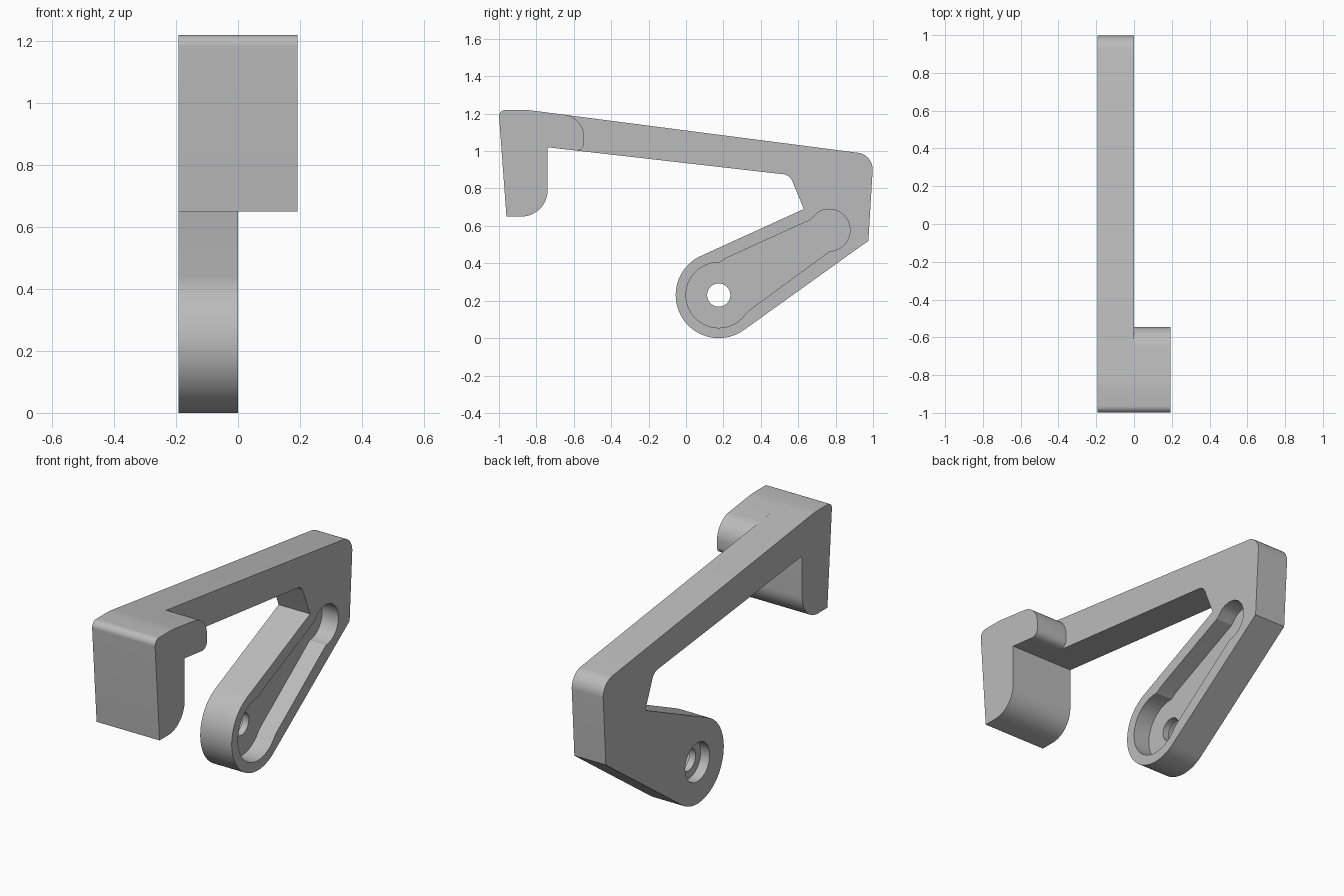
import bpy, bmesh
from math import acos, atan2, cos, sin, tan, radians, pi
from mathutils import Vector

cube = bpy.data.objects.get("Cube")
if cube:
    bpy.data.objects.remove(cube, do_unlink=True)

grey = bpy.data.materials.new("plain grey")
grey.use_nodes = True
GREY = (0.5, 0.5, 0.5, 1)
grey.diffuse_color = GREY
grey.node_tree.nodes["Principled BSDF"].inputs["Base Color"].default_value = GREY

HALF = 0.1925  # half of the full width


def arc(centre, r, start, end, steps=32):
    """Points on an arc in the y-z plane, angles in radians."""
    return [(centre[0] + r * cos(start + (end - start) * i / steps),
             centre[1] + r * sin(start + (end - start) * i / steps))
            for i in range(steps + 1)]


def tangent(point, centre, r, side):
    """Angle on a circle where the line from point touches it."""
    d = Vector(point) - Vector(centre)
    return atan2(d.y, d.x) + side * acos(r / d.length)


def rounded(corners):
    """Round each (y, z, radius) corner of a closed outline."""
    out = []
    for i, (y, z, r) in enumerate(corners):
        p = Vector((y, z))
        if r == 0:
            out.append((y, z))
            continue
        a = (Vector(corners[i - 1][:2]) - p).normalized()
        b = (Vector(corners[(i + 1) % len(corners)][:2]) - p).normalized()
        half = acos(max(-1, min(1, a.dot(b)))) / 2
        centre = p + (a + b).normalized() * (r / sin(half))
        s = p + a * (r / tan(half)) - centre
        e = p + b * (r / tan(half)) - centre
        start = atan2(s.y, s.x)
        sweep = (atan2(e.y, e.x) - start + pi) % (2 * pi) - pi
        out += arc(centre, r, start, start + sweep, 12)
    return out


def prism(name, outline, x0, x1):
    """Extrude a y-z outline from x0 to x1."""
    bm = bmesh.new()
    face = bm.faces.new([bm.verts.new((x0, y, z)) for y, z in outline])
    new = bmesh.ops.extrude_face_region(bm, geom=[face])["geom"]
    bmesh.ops.translate(bm, vec=(x1 - x0, 0, 0),
                        verts=[v for v in new if isinstance(v, bmesh.types.BMVert)])
    bmesh.ops.recalc_face_normals(bm, faces=bm.faces[:])
    mesh = bpy.data.meshes.new(name)
    bm.to_mesh(mesh)
    bm.free()
    mesh.materials.append(grey)
    obj = bpy.data.objects.new(name, mesh)
    bpy.context.collection.objects.link(obj)
    return obj


def combine(target, tool, operation):
    """Apply a boolean and remove the tool."""
    mod = target.modifiers.new("boolean", "BOOLEAN")
    mod.object, mod.operation, mod.solver = tool, operation, "EXACT"
    bpy.context.view_layer.objects.active = target
    bpy.ops.object.modifier_apply(modifier=mod.name)
    bpy.data.objects.remove(tool, do_unlink=True)


# Hook-shaped arm with a round pivot boss
PIVOT, BOSS = (0.175, 0.23), 0.23
HEEL, ELBOW = (0.975, 0.52), (0.63, 0.69)
boss = arc(PIVOT, BOSS, tangent(HEEL, PIVOT, BOSS, -1) + 2 * pi,
           tangent(ELBOW, PIVOT, BOSS, 1), 64)
hook = [(-0.74, 1.02, 0), (-0.74, 0.65, 0.14), (-0.96, 0.65, 0),
        (-1.002, 1.22, 0.035), (-0.85, 1.22, 0.5)]
arm_outline = rounded(hook + [(1.003, 0.98, 0.09), (*HEEL, 0)]
                      + [(y, z, 0) for y, z in boss]
                      + [(*ELBOW, 0), (0.555, 0.872, 0.06)])
arm = prism("lever_arm", arm_outline, -HALF, 0)

# Wider grip behind the hook, with a rounded nose
nose = [(-0.545, 1.181, 0.12), (-0.545, 0.998, 0.04)]
grip = prism("wide_grip", rounded(hook + nose), 0, HALF)
combine(arm, grip, "UNION")

# Keyhole-shaped recess in the left face
TIP = (0.765, 0.577)
slot = arc(PIVOT, 0.175, radians(88), radians(320), 56)
slot += [(0.33, 0.143)]
slot += arc(TIP, 0.112, radians(-88), radians(125))
slot += [(0.665, 0.632), (0.22, 0.43)]
combine(arm, prism("recess_cutter", slot, -0.1, 0.05), "DIFFERENCE")

# Pivot hole with a counterbore on the right face
for label, radius, depth in (("hole", 0.062, 0.3), ("counterbore", 0.107, 0.055)):
    circle = arc(PIVOT, radius, 0, 2 * pi, 48)[:-1]
    cutter = prism(label + "_cutter", circle, -HALF - 0.05, -HALF + depth)
    combine(arm, cutter, "DIFFERENCE")

# Smooth rounds, crisp edges
bpy.ops.object.select_all(action="DESELECT")
arm.select_set(True)
bpy.context.view_layer.objects.active = arm
bpy.ops.object.shade_smooth_by_angle(angle=radians(20))
